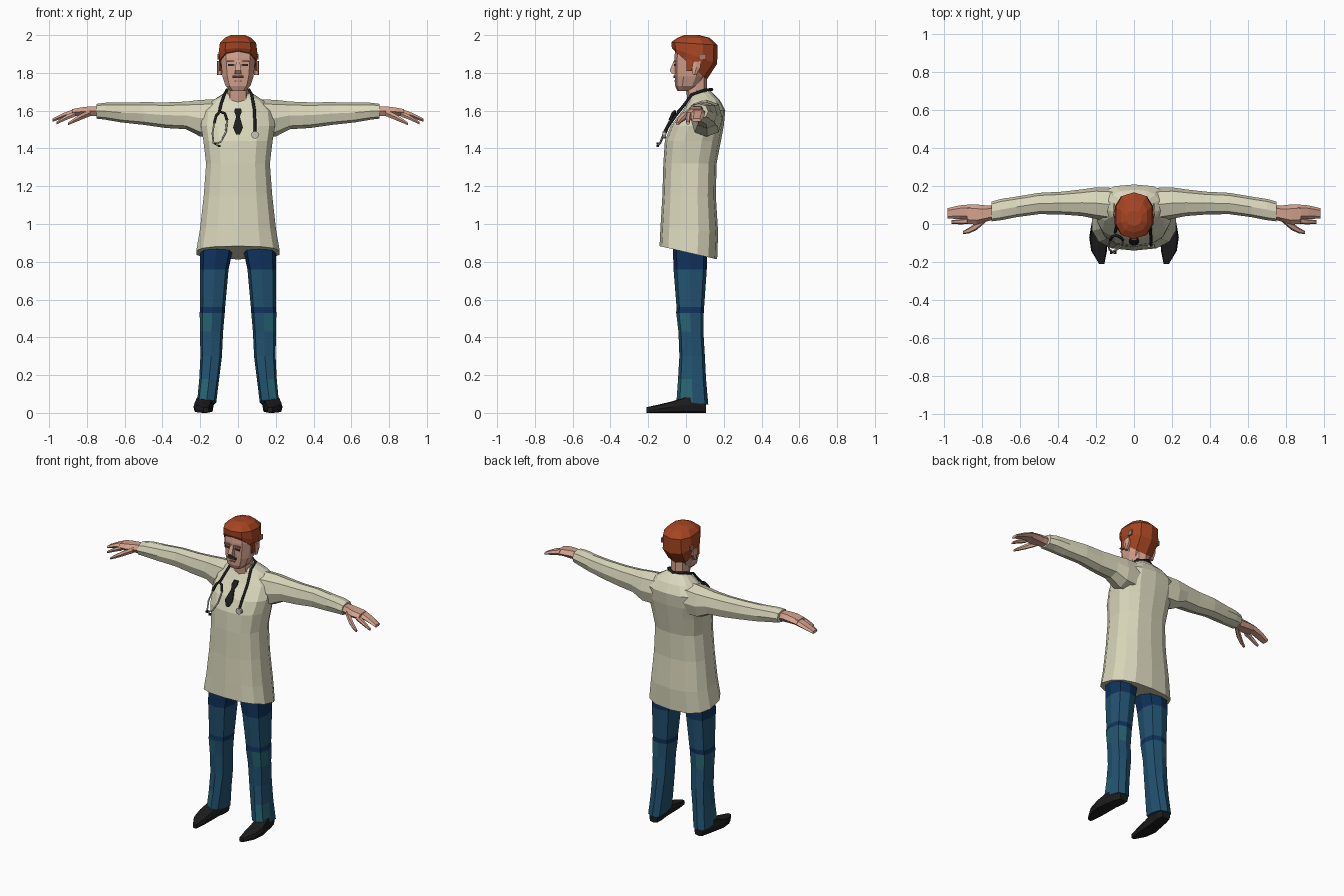
import bpy, bmesh, math
from mathutils import Vector as V

cube = bpy.data.objects.get("Cube")
if cube:
    bpy.data.objects.remove(cube)


def material(name, r, g, b):
    m = bpy.data.materials.new(name)
    m.use_nodes = True
    m.diffuse_color = (r, g, b, 1)
    node = next(n for n in m.node_tree.nodes if n.type == 'BSDF_PRINCIPLED')
    node.inputs["Base Color"].default_value = (r, g, b, 1)
    node.inputs["Roughness"].default_value = 0.9
    return m


COAT = material("cream cloth", .70, .68, .50)
SKIN = material("skin", .66, .36, .27)
SHADE = material("tan skin", .42, .21, .14)
HAIR = material("red hair", .38, .058, .016)
DENIM = material("blue denim", .016, .085, .165)
NAVY = material("dark denim", .005, .032, .11)
TEAL = material("faded denim", .02, .13, .17)
BLACK = material("black", .012, .012, .013)
METAL = material("pale metal", .55, .55, .47)
BROWN = material("dark brown", .075, .045, .037)


def ring(centre, u, v, n=8, p=2.5, phase=0.0):
    """Superellipse loop spanned by the half-axes u and v."""
    def power(t):
        return math.copysign(abs(t) ** (2 / p), t) if abs(t) > 1e-6 else 0
    c, u, v = V(centre), V(u), V(v)
    angles = [math.tau * (i + phase) / n for i in range(n)]
    return [c + u * power(math.cos(a)) + v * power(math.sin(a)) for a in angles]


def loft(name, rings, mats, rule=None, mirror=False):
    """Skin the loops, cap both ends, colour faces by rule(centre, normal)."""
    bm = bmesh.new()
    loops = [[bm.verts.new(p) for p in r] for r in rings]
    n = len(loops[0])
    for a, b in zip(loops, loops[1:]):
        for i in range(n):
            j = (i + 1) % n
            bm.faces.new((a[i], a[j], b[j], b[i]))
    bm.faces.new(loops[0][::-1])
    bm.faces.new(loops[-1])
    bmesh.ops.recalc_face_normals(bm, faces=bm.faces)
    bm.normal_update()
    if rule:
        for f in bm.faces:
            f.material_index = rule(f.calc_center_median(), f.normal)
    me = bpy.data.meshes.new(name)
    bm.to_mesh(me)
    bm.free()
    for m in mats:
        me.materials.append(m)
    ob = bpy.data.objects.new(name, me)
    bpy.context.collection.objects.link(ob)
    if mirror:
        mod = ob.modifiers.new("mirror", 'MIRROR')
        mod.use_clip = False
        mod.use_mirror_merge = False
    return ob


def upright(z, hw, yf, yb, tilt=0, x=0, **kw):
    """Level loop from front yf to back yb; tilt raises the front edge."""
    return ring((x, (yf + yb) / 2, z), (hw, 0, 0), (0, (yb - yf) / 2, -tilt), **kw)


def box(name, centre, size, mat, mirror=False):
    x, y, z = centre
    w, d, h = (s / 2 for s in size)
    return loft(name, [upright(z + k * h, w, y - d, y + d, x=x, n=4, p=40, phase=.5)
                       for k in (-1, 1)], [mat], mirror=mirror)


def tube(name, points, radius, mat):
    cu = bpy.data.curves.new(name, 'CURVE')
    cu.dimensions = '3D'
    cu.bevel_depth = radius
    cu.bevel_resolution = 1
    cu.use_fill_caps = True
    sp = cu.splines.new('POLY')
    sp.points.add(len(points) - 1)
    for q, p in zip(sp.points, points):
        q.co = (*p, 1)
    cu.materials.append(mat)
    ob = bpy.data.objects.new(name, cu)
    bpy.context.collection.objects.link(ob)
    bpy.ops.object.select_all(action='DESELECT')
    ob.select_set(True)
    bpy.context.view_layer.objects.active = ob
    bpy.ops.object.convert(target='MESH')


# Long coat, lower at the back
coat = [(.848, .225, -.14, .165, .035), (.97, .205, -.135, .17, .015),
        (1.15, .185, -.125, .158, 0), (1.32, .172, -.12, .162, 0),
        (1.44, .187, -.112, .185, 0), (1.52, .2, -.08, .2, 0),
        (1.6, .19, -.018, .208, 0), (1.655, .135, .015, .18, 0),
        (1.695, .068, .025, .13, -.01)]
loft("coat_body", [upright(*r, n=14, p=2.6, phase=.5) for r in coat], [COAT])

# Sleeves
sleeve = [(.1, .1, 1.56, .09, .1), (.2, .11, 1.56, .083, .097), (.275, .112, 1.575, .07, .073),
          (.38, .11, 1.576, .06, .068), (.5, .108, 1.585, .056, .06),
          (.62, .09, 1.59, .054, .052), (.7, .076, 1.597, .056, .045),
          (.75, .066, 1.597, .052, .039)]
loft("sleeve", [ring((x, y, z), (0, ry, 0), (0, 0, rz)) for x, y, z, ry, rz in sleeve],
     [COAT], mirror=True)


# Hands: palm, joined fingers, index finger, thumb
def limb(name, rows):
    loft(name, [ring((x, y, z), (0, ry, 0), (0, 0, rz), n=6) for x, y, z, ry, rz in rows],
         [SKIN], mirror=True)


limb("palm", [(.73, .062, 1.597, .036, .03), (.78, .055, 1.597, .043, .029),
              (.83, .05, 1.595, .053, .025), (.88, .052, 1.59, .05, .02)])
limb("fingers", [(.86, .065, 1.593, .038, .02), (.92, .062, 1.575, .036, .016),
                 (.982, .056, 1.55, .027, .009)])
limb("index_finger", [(.86, .018, 1.585, .017, .017), (.91, .012, 1.563, .014, .014),
                      (.96, .01, 1.535, .01, .008)])
limb("thumb", [(.78, .03, 1.59, .02, .02), (.83, -.012, 1.568, .02, .018),
               (.87, -.035, 1.547, .015, .013), (.9, -.045, 1.53, .008, .008)])


# Trousers with dark tops, knee creases and faded patches
def denim(c, n):
    if c.z > .76 or .53 < c.z < .56:
        return 1
    knee = .43 < c.z < .53 and n.x > 0 and (n.y < 0 or n.y > .6)
    cuff = .06 < c.z < .18 and n.x > 0 and n.y < 0
    return 2 if knee or cuff else 0


leg = [(.9, .02, .2, -.07, .11), (.76, .05, .2, -.066, .11), (.56, .068, .2, -.05, .096),
       (.53, .07, .203, -.052, .094), (.43, .079, .201, -.04, .092),
       (.3, .085, .199, -.035, .1), (.18, .1, .205, -.042, .106), (.055, .115, .217, -.05, .118)]
loft("trouser_leg", [upright(z, (b - a) / 2, yf, yb, .012 if z < .1 else 0, x=(a + b) / 2, p=3)
                     for z, a, b, yf, yb in leg], [DENIM, NAVY, TEAL], denim, mirror=True)

# Pointed shoes
shoe = [(.105, .165, .03, .065), (.06, .17, .042, .09), (0, .18, .044, .088),
        (-.07, .187, .049, .062), (-.14, .184, .042, .045), (-.21, .17, .014, .03)]
loft("shoe", [ring((x, y, h / 2), (w, 0, 0), (0, 0, h / 2), p=4) for y, x, w, h in shoe],
     [BLACK], mirror=True)

# Neck and head
loft("neck", [upright(1.64, .06, .01, .12), upright(1.71, .054, .0, .11),
              upright(1.79, .055, -.01, .11)], [SKIN])
head = [(1.703, .04, -.045, .03), (1.73, .068, -.057, .07), (1.78, .085, -.06, .1),
        (1.83, .091, -.062, .13), (1.88, .095, -.062, .14), (1.94, .09, -.055, .14)]
loft("head", [upright(*r, n=10, p=2.6, phase=.5) for r in head], [SKIN])
nose = [(1.865, .01, -.064), (1.812, .016, -.087), (1.795, .018, -.074)]
loft("nose", [upright(z, w, y, -.045, n=4, p=30, phase=.5) for z, w, y in nose], [SKIN])
loft("ear", [upright(z, .012, a, b, x=.098, n=6) for z, a, b in
             [(1.79, .035, .055), (1.83, .03, .08), (1.862, .035, .08)]], [SKIN], mirror=True)

# Face details
box("eye", (.036, -.06, 1.842), (.034, .008, .01), BROWN, True)
box("eyebrow", (.038, -.06, 1.862), (.042, .009, .009), SHADE, True)
box("moustache", (0, -.062, 1.779), (.06, .009, .014), BROWN)
box("mouth", (0, -.061, 1.757), (.036, .006, .007), SHADE)

# Hair cap sloping from forehead to nape
hair = [(1.843, .097, -.066, .11, .078), (1.89, .107, -.075, .165, .042),
        (1.955, .1, -.078, .167, .008), (1.986, .072, -.045, .125, 0), (2, .04, -.01, .07, 0)]
loft("hair", [upright(*r, n=10, p=2.4, phase=.5) for r in hair], [HAIR])
box("sideburn", (.096, .018, 1.84), (.009, .03, .06), HAIR, True)
box("temple_patch", (.1045, .09, 1.885), (.009, .035, .03), SHADE, True)

# Necktie lying on the chest slope
tie = [(1.612, .016, -.016), (1.595, .02, -.032), (1.568, .01, -.052),
       (1.51, .027, -.093), (1.475, .01, -.107)]
loft("necktie", [upright(z, w, y - .006, y + .003, n=4, p=30, phase=.5) for z, w, y in tie],
     [BLACK])

# Stethoscope: neck tube, forked headset on one side, chest piece on the other
tube("stethoscope_tube", [(-.1, -.045, 1.59), (-.09, -.005, 1.635), (-.073, .03, 1.685),
                          (-.06, .1, 1.71), (0, .137, 1.712), (.06, .1, 1.71),
                          (.073, .03, 1.685), (.086, -.025, 1.61), (.09, -.085, 1.535),
                          (.09, -.115, 1.485)], .008, BLACK)
tube("headset_fork", [(-.126, -.085, 1.535), (-.115, -.065, 1.575), (-.095, -.06, 1.595),
                      (-.07, -.07, 1.585), (-.058, -.085, 1.55)], .008, BLACK)
tube("headset_arm_outer", [(-.126, -.085, 1.535), (-.135, -.115, 1.48), (-.13, -.135, 1.43),
                           (-.105, -.15, 1.415)], .005, METAL)
tube("headset_arm_inner", [(-.058, -.085, 1.55), (-.064, -.115, 1.49), (-.09, -.135, 1.435),
                           (-.115, -.145, 1.425)], .005, METAL)
for x, z in ((-.1, 1.413), (-.12, 1.426)):
    box("earpiece", (x, -.15, z), (.014, .014, .012), BLACK)
loft("chest_piece", [ring((.09, y, 1.472), (.02, 0, 0), (0, 0, .02), n=10, p=2)
                     for y in (-.125, -.107)], [METAL])
